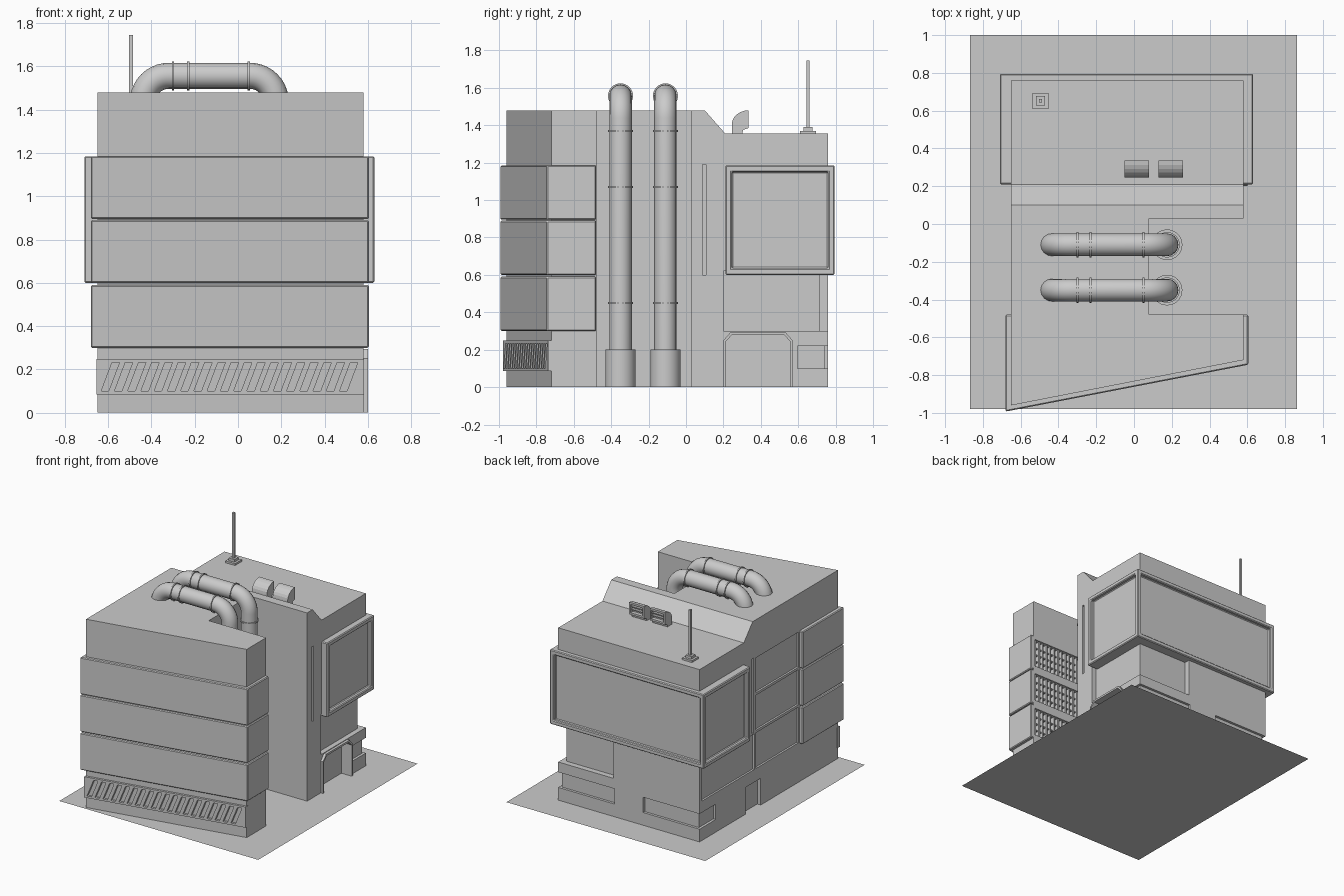
import bpy, bmesh, math
from mathutils import Vector

if "Cube" in bpy.data.objects:
    bpy.data.objects.remove(bpy.data.objects["Cube"])


def prism(name, pts, axis, a, b, bevel=0):
    """Extrude a 2D profile along an axis: z -> (x,y), x -> (y,z), y -> (x,z)."""
    place = {'z': lambda u, v, w: (u, v, w),
             'x': lambda u, v, w: (w, u, v),
             'y': lambda u, v, w: (u, w, v)}[axis]
    bm = bmesh.new()
    lo = [bm.verts.new(place(u, v, a)) for u, v in pts]
    hi = [bm.verts.new(place(u, v, b)) for u, v in pts]
    bm.faces.new(lo)
    bm.faces.new(hi)
    n = len(pts)
    for i in range(n):
        j = (i + 1) % n
        bm.faces.new((lo[i], lo[j], hi[j], hi[i]))
    bmesh.ops.recalc_face_normals(bm, faces=bm.faces)
    me = bpy.data.meshes.new(name)
    bm.to_mesh(me)
    bm.free()
    ob = bpy.data.objects.new(name, me)
    bpy.context.collection.objects.link(ob)
    if bevel:
        m = ob.modifiers.new("bevel", 'BEVEL')
        m.width = bevel
        m.segments = 1
    return ob


def box(name, x, y, z, bevel=0):
    return prism(name, [(x[0], y[0]), (x[1], y[0]), (x[1], y[1]), (x[0], y[1])],
                 'z', z[0], z[1], bevel)


def cut(ob, cutter, keep=False):
    m = ob.modifiers.new("cut", 'BOOLEAN')
    m.operation = 'DIFFERENCE'
    m.solver = 'EXACT'
    m.object = cutter
    bpy.context.view_layer.objects.active = ob
    bpy.ops.object.modifier_move_to_index(modifier=m.name, index=0)
    bpy.ops.object.modifier_apply(modifier=m.name)
    if not keep:
        bpy.data.objects.remove(cutter)


def cut_box(ob, x, y, z):
    cut(ob, box("cutter", x, y, z))


# Base plate
bpy.ops.mesh.primitive_plane_add(size=1, location=(-0.003, 0.01, 0))
bpy.context.object.name = "base_plate"
bpy.context.object.scale = (1.73, 1.98, 1)

# Main body with the pipe notch on the right and the stepped, sloped roof
body = prism("building_body", [(-.65, -.96), (.58, -.72), (.58, -.478), (.08, -.478),
             (.08, .03), (.58, .03), (.58, .76), (-.65, .76)], 'z', 0, 1.48)
cut(body, prism("cutter", [(.1, 1.48), (.21, 1.355), (.9, 1.355), (.9, 1.6), (.1, 1.6)],
                'x', -1, 1))
# Recessed corner below the upper box
cut_box(body, (.1, .9), (.715, .9), (.3, .62))
cut_box(body, (.54, .9), (.2, .9), (.3, .62))
# Low corner windows
for x, xs in (((.09, .7), (.56, .7)), ((-.8, -.16), (-.8, -.63))):
    cut_box(body, x, (.74, .9), (.1, .22))
    cut_box(body, xs, (.595 if x[1] > 0 else .56, .9), (.1, .22))
# Vertical slots, left wall panels and left door
for x in ((.565, .7), (-.8, -.635)):
    cut_box(body, x, (.088, .108), (.6, 1.19))
for z in ((.61, .885), (.905, 1.18)):
    cut_box(body, (-.8, -.635), (-.47, .06), z)
for y in ((-.47, .06), (.08, .73)):
    cut_box(body, (-.8, -.635), y, (.31, .59))
cut_box(body, (-.8, -.62), (0, .19), (-.1, .21))

# Right doorway with chamfered frame
frame = prism("door_frame", [(.2, 0), (.2, .25), (.24, .295), (.53, .295), (.57, .25),
                             (.57, 0)], 'x', .565, .6)
opening = prism("cutter", [(.213, -.1), (.213, .245), (.247, .28), (.523, .28),
                           (.557, .245), (.557, -.1)], 'x', .51, .8)
cut(body, opening, keep=True)
cut(frame, opening)

# Three projecting floor bands with louvred windows facing the notch
for i, z in enumerate((.30, .60, .895)):
    top = z + .29
    band = prism(f"floor_band_{i}", [(-.68, -.48), (-.68, -.993), (.605, -.745),
                                     (.605, -.48)], 'z', z, top, .006)
    win = ((.12, .57), (-.53, -.4), (z + .03, top - .03))
    cut_box(band, *win)
    cut_box(body, *win)
    for k in range(12):
        x = .14 + k * .037
        box(f"window_louvre_{i}_{k}", (x, x + .012), (-.53, -.49), (z + .03, top - .03))
    for k in range(1, 4):
        h = z + .03 + k * .0575
        box(f"window_bar_{i}_{k}", (.12, .57), (-.53, -.5), (h - .004, h + .004))

# Slanted-slat grille along the skewed front base
def front_piece(name, xz, d0=-.018, d1=.01):
    ob = prism(name, xz, 'y', d0, d1)
    for v in ob.data.vertices:
        v.co.y += -.96 + (v.co.x + .65) * .24 / 1.23
    return ob

L, R, zb, zt, s = -.653, .583, .1, .232, .05
front_piece("grille_bottom_rail", [(L, .085), (R, .085), (R, zb), (L, zb)])
front_piece("grille_top_rail", [(L, zt), (R, zt), (R, .248), (L, .248)])
N, pitch, w = 19, .0612, .034
x0 = -.632
front_piece("grille_left_end", [(L, zb), (x0, zb), (x0 + s, zt), (L, zt)])
for k in range(N):
    a = x0 + k * pitch + w
    if k < N - 1:
        b = x0 + (k + 1) * pitch
        front_piece(f"grille_slat_{k}", [(a, zb), (b, zb), (b + s, zt), (a + s, zt)])
    else:
        front_piece("grille_right_end", [(a, zb), (R, zb), (R, zt), (min(a + s, R - .005), zt)])

# Upper rear box with inset panels on three sides
upper = box("upper_box", (-.71, .63), (.21, .795), (.6, 1.185), .006)
cut_box(upper, (.6, .9), (.245, .76), (.635, 1.15))
cut_box(upper, (-.9, -.68), (.245, .76), (.635, 1.15))
cut_box(upper, (-.675, .595), (.767, .9), (.635, 1.15))


# Pipes: up the notch, over the roof and back down
def collar(name, loc, r, h, along_x=False):
    bpy.ops.mesh.primitive_cylinder_add(vertices=32, radius=r, depth=h, location=loc,
                                        rotation=(0, math.pi / 2 if along_x else 0, 0))
    bpy.context.object.name = name
    bpy.ops.object.shade_smooth_by_angle(angle=math.radians(40))


bend, top = .12, 1.557
for n, y in enumerate((-.11, -.35)):
    path = [(.175, 0)]
    for cx, t0 in ((.175 - bend, 0), (-.44 + bend, 90)):
        for k in range(11):
            t = math.radians(t0 + 9 * k)
            path.append((cx + bend * math.cos(t), top - bend + bend * math.sin(t)))
    path.append((-.44, 1.4))
    cu = bpy.data.curves.new(f"pipe_{n}", 'CURVE')
    cu.dimensions = '3D'
    cu.bevel_depth = .06
    cu.bevel_resolution = 6
    sp = cu.splines.new('POLY')
    sp.points.add(len(path) - 1)
    for p, (x, z) in zip(sp.points, path):
        p.co = (x, y, z, 1)
    ob = bpy.data.objects.new(f"pipe_{n}", cu)
    bpy.context.collection.objects.link(ob)
    bpy.ops.object.select_all(action='DESELECT')
    ob.select_set(True)
    bpy.context.view_layer.objects.active = ob
    bpy.ops.object.convert(target='MESH')
    bpy.ops.object.shade_smooth_by_angle(angle=math.radians(40))
    collar(f"pipe_base_{n}", (.175, y, .1), .081, .2)
    for z in (.45, 1.07, 1.37):
        collar(f"pipe_collar_{n}_{z}", (.175, y, z), .067, .01)
    for x in (-.3, -.23, .05):
        collar(f"pipe_ring_{n}_{x}", (x, y, top), .067, .01, True)

# Hooded roof vents opening to the rear
arc = [(.335 - .09 * math.cos(t), 1.405 + .075 * math.sin(t))
       for t in (math.radians(15 * k) for k in range(7))]
for n, x in enumerate((-.05, .13)):
    vent = prism(f"roof_vent_{n}", [(.245, 1.35)] + arc + [(.335, 1.385), (.305, 1.375),
                                                          (.3, 1.35)], 'x', x, x + .13)
    cut_box(vent, (x + .012, x + .118), (.305, .4), (1.4, 1.465))
    for k in range(2):
        z = 1.418 + k * .022
        box(f"vent_slat_{n}_{k}", (x + .012, x + .118), (.303, .325), (z, z + .008))

# Antenna on a stepped foot
for name, h, z in (("antenna_foot", .0425, (1.355, 1.37)), ("antenna_collar", .025, (1.37, 1.39)),
                   ("antenna_mast", .009, (1.39, 1.745))):
    box(name, (-.495 - h, -.495 + h), (.652 - h, .652 + h), z)
